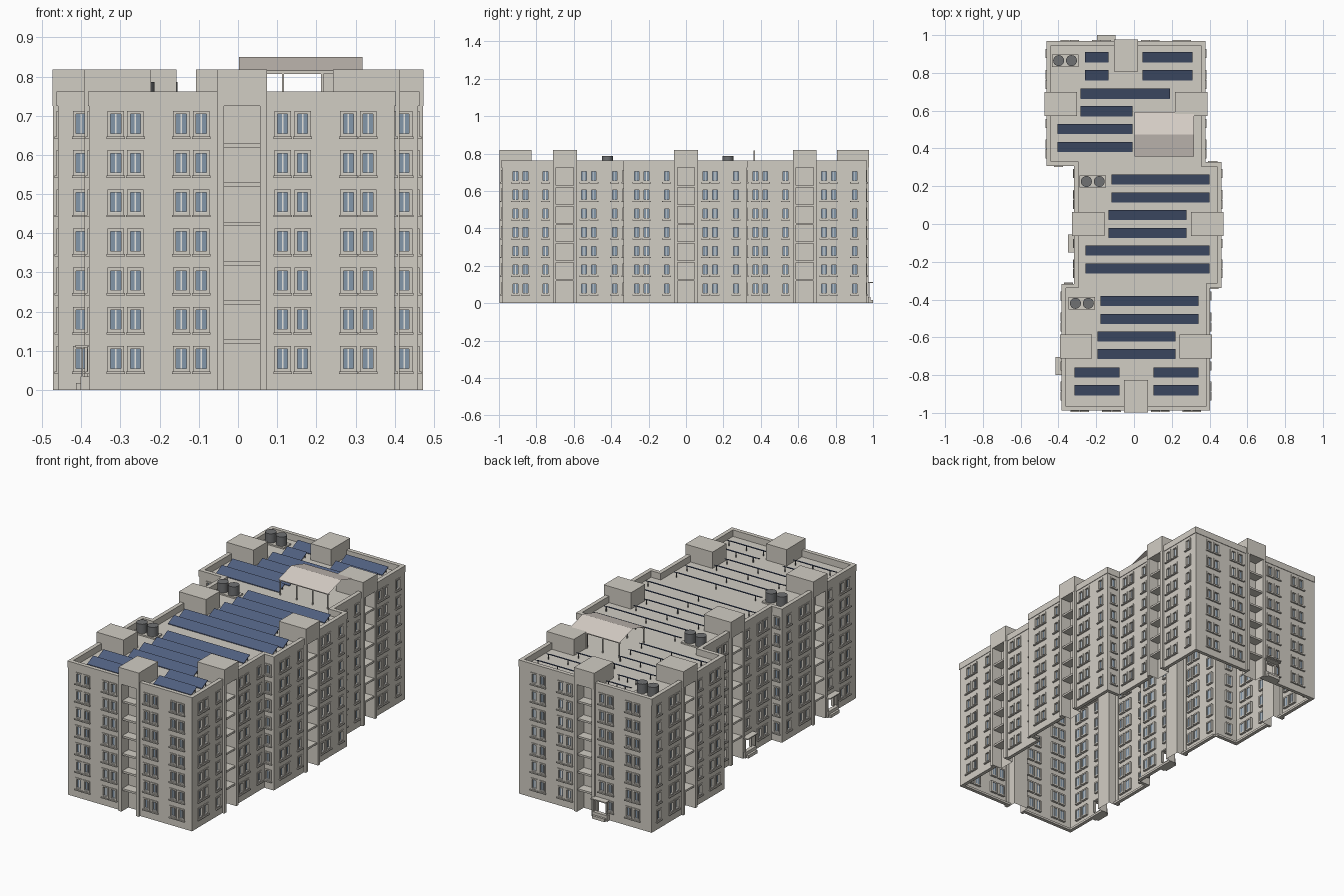
import bpy, bmesh
from mathutils import Vector, Matrix

cube = bpy.data.objects.get("Cube")
if cube:
    bpy.data.objects.remove(cube)


def material(name, rgb):
    m = bpy.data.materials.new(name)
    m.use_nodes = True
    m.diffuse_color = (*rgb, 1)
    m.node_tree.nodes["Principled BSDF"].inputs["Base Color"].default_value = (*rgb, 1)
    return m


WALL = material("warm grey plaster", (0.64, 0.61, 0.55))
GLASS = material("blue grey glass", (0.23, 0.31, 0.40))
FRAME = material("pale window frame", (0.78, 0.77, 0.74))
SOLAR = material("navy solar panel", (0.08, 0.115, 0.215))
METAL = material("dark grey metal", (0.16, 0.165, 0.17))
CANVAS = material("pale canopy roof", (0.68, 0.62, 0.57))


def finish(name, bm, mats, recalc=True):
    if recalc:
        bmesh.ops.recalc_face_normals(bm, faces=bm.faces)
    mesh = bpy.data.meshes.new(name)
    bm.to_mesh(mesh)
    bm.free()
    for m in mats:
        mesh.materials.append(m)
    ob = bpy.data.objects.new(name, mesh)
    bpy.context.collection.objects.link(ob)
    return ob


def world(u, d, z):
    return Vector((u, d, z))


def quad(bm, pts, mat=0):
    f = bm.faces.new([bm.verts.new(p) for p in pts])
    f.material_index = mat


def box(bm, u, d, z, at=world, mat=0):
    v = [bm.verts.new(at(a, b, c)) for a in u for b in d for c in z]
    for i in ((0, 1, 3, 2), (4, 6, 7, 5), (0, 4, 5, 1), (2, 3, 7, 6), (0, 2, 6, 4), (1, 5, 7, 3)):
        bm.faces.new([v[k] for k in i]).material_index = mat


ROOF, PARAPET, CAP = 0.725, 0.762, 0.818
FLOORS = [0.1 * k for k in range(7)]
SIDE = (-0.263, -0.211, -0.103, 0.103, 0.155, 0.267)
END = (-0.322, -0.272, -0.155, -0.104, 0.104, 0.155, 0.272, 0.322)

# Footprint, anticlockwise; each wall has a stair tower centre, window offsets and perhaps a door
plan = [(-.38, -.985), (.40, -.985), (.40, -.335), (.46, -.335), (.46, .325), (.375, .325),
        (.375, .965), (-.46, .965), (-.46, .31), (-.315, .31), (-.315, -.32), (-.38, -.32)]
walls_info = [(.01, END, False), (-.648, SIDE, False), (None, [.424], False), (0, SIDE, False),
              (None, [.417], False), (.635, SIDE, False), (-.043, END, True), (.635, SIDE, False),
              (None, [-.40], False), (0, SIDE, True), (None, [-.347], False), (-.648, SIDE, True)]

walls, windows, towers, porches = (bmesh.new() for _ in range(4))


def add_window(at, c, z):
    for s in (-1, 1):
        box(windows, (c + s * .013, c + s * .021), (-.013, .004), (z + .045, z + .112), at)
    for z0, z1 in ((.045, .053), (.104, .112)):
        box(windows, (c - .013, c + .013), (-.013, .004), (z + z0, z + z1), at)
    box(windows, (c - .024, c + .024), (0, .009), (z + .041, z + .047), at)
    box(windows, (c - .013, c + .013), (-.010, -.008), (z + .053, z + .104), at, 1)
    box(windows, (c - .002, c + .002), (-.011, -.005), (z + .053, z + .104), at, 2)
    box(windows, (c - .013, c + .013), (-.008, .002), (z + .052, z + .055), at, 2)


def add_tower(at, c):
    # recessed bay with a slab at every floor, flanking pilasters and a roof house
    w, depth = .046, -.05
    quad(towers, [at(c - w, depth, 0), at(c + w, depth, 0), at(c + w, depth, ROOF), at(c - w, depth, ROOF)])
    for s in (-1, 1):
        quad(towers, [at(c + s * w, depth, 0), at(c + s * w, 0, 0), at(c + s * w, 0, ROOF), at(c + s * w, depth, ROOF)])
        box(towers, (c + s * w, c + s * .064), (-.004, .012), (0, ROOF), at)
    for z in FLOORS[:6]:
        box(towers, (c - w, c + w), (depth, .004), (z + .118, z + .129), at)
    box(towers, (c - .064, c + .064), (-.158, .013), (ROOF, CAP), at)


def add_porch(at, c):
    box(porches, (c - .048, c + .048), (0, .035), (.108, .114), at)
    box(porches, (c - .048, c + .048), (0, .022), (0, .034), at)
    box(porches, (c - .04, c + .04), (.022, .034), (0, .017), at)
    for s in (-1, 1):
        box(porches, (c + s * .026, c + s * .032), (-.01, .006), (.034, .106), at)
        box(porches, (c + s * .043, c + s * .047), (.016, .02), (.034, .108), at)
    box(porches, (c - .032, c + .032), (-.01, .006), (.099, .106), at)


def add_wall(a, b, centre, offsets, door):
    a, b = Vector(a), Vector(b)
    axis = 0 if abs(b.x - a.x) > abs(b.y - a.y) else 1
    run = (b - a).normalized()
    out = Vector((run.y, -run.x))

    def at(u, d, z):
        p = a.copy()
        p[axis] = u
        p += out * d
        return Vector((p.x, p.y, z))

    lo, hi = sorted((a[axis], b[axis]))
    c0 = centre or 0
    holes = []
    for o in offsets:
        for z in FLOORS:
            if door and o in (-.103, -.104) and z == 0:
                holes.append((c0 + o - .028, c0 + o + .028, .034, .102))
                add_porch(at, c0 + o)
            else:
                holes.append((c0 + o - .017, c0 + o + .017, z + .049, z + .108))
                add_window(at, c0 + o, z)
    spans = [(lo, hi)]
    if centre is not None:
        holes.append((centre - .046, centre + .046, 0, ROOF))
        spans = [(lo, centre - .046), (centre + .046, hi)]
        add_tower(at, centre)
    # wall skin cut around the openings
    us = sorted({round(v, 4) for h in holes for v in h[:2]} | {lo, hi})
    zs = sorted({round(v, 4) for h in holes for v in h[2:]} | {0, ROOF})
    for u0, u1 in zip(us, us[1:]):
        for z0, z1 in zip(zs, zs[1:]):
            u, z = (u0 + u1) / 2, (z0 + z1) / 2
            if any(h[0] < u < h[1] and h[2] < z < h[3] for h in holes):
                continue
            q = [at(u0, 0, z0), at(u1, 0, z0), at(u1, 0, z1), at(u0, 0, z1)]
            quad(walls, q if run[axis] > 0 else q[::-1])
    # foot of the wall
    for s in spans:
        box(walls, s, (-.02, 0), (0, .012), at)


for i, info in enumerate(walls_info):
    add_wall(plan[i], plan[(i + 1) % len(plan)], *info)
finish("outer_walls", walls, [WALL], False)
finish("windows", windows, [WALL, GLASS, FRAME])
finish("stair_towers", towers, [WALL])
finish("entrance_porches", porches, [WALL])


# Roof deck and parapet
def offset(dist):
    pts = []
    for i, p in enumerate(plan):
        p, prev, nxt = Vector(p), Vector(plan[i - 1]), Vector(plan[(i + 1) % len(plan)])
        e, f = (p - prev).normalized(), (nxt - p).normalized()
        pts.append(p + dist * Vector((e.y + f.y, -e.x - f.x)))
    return pts


roof = bmesh.new()
quad(roof, [(*p, ROOF) for p in plan])
finish("roof_deck", roof, [WALL], False)
parapet = bmesh.new()
outer, inner = offset(.003), offset(-.02)
n = len(plan)
for i in range(n):
    j = (i + 1) % n
    for p, q, zp, zq in ((outer, outer, ROOF, PARAPET), (outer, inner, PARAPET, PARAPET),
                         (inner, inner, PARAPET, ROOF), (inner, outer, ROOF, ROOF)):
        quad(parapet, [(*p[i], zp), (*p[j], zp), (*q[j], zq), (*q[i], zq)])
bmesh.ops.remove_doubles(parapet, verts=parapet.verts, dist=.0001)
finish("parapet", parapet, [WALL])

# Solar rows: x spans and the row centres that share them
rows = [([(-.26, -.135), (.045, .31)], (.883, .788)), ([(-.283, .19)], (.69,)),
        ([(-.283, -.008)], (.597,)), ([(-.405, -.008)], (.503, .407)),
        ([(-.12, .40)], (.235, .14)), ([(-.135, .278)], (.047, -.048)), ([(-.257, .40)], (-.14, -.235)),
        ([(-.177, .341)], (-.407, -.503)), ([(-.193, .22)], (-.595, -.688)),
        ([(-.315, -.077), (.103, .341)], (-.786, -.88))]
solar = bmesh.new()
for spans, ys in rows:
    for y in ys:
        tilt = lambda u, d, z, y=y: Vector((u, y + d, z + .745 + d * .5))
        for x0, x1 in spans:
            box(solar, (x0, x1), (-.027, .027), (-.004, 0), tilt)
            for x in (x0 + .01, (x0 + x1) / 2, x1 - .01):
                box(solar, (x - .002, x + .002), (y + .018, y + .022), (ROOF, .752), mat=1)
finish("solar_panels", solar, [SOLAR, METAL])

# Water tanks in pairs on low platforms
tanks, bases = bmesh.new(), bmesh.new()
for x, y in ((-.365, .865), (-.218, .225), (-.276, -.42)):
    box(bases, (x - .07, x + .07), (y - .033, y + .033), (ROOF, .733))
    for s in (-1, 1):
        bmesh.ops.create_cone(tanks, cap_ends=True, segments=20, radius1=.029, radius2=.029, depth=.053,
                              matrix=Matrix.Translation((x + s * .034, y, .7595)))
finish("tank_platforms", bases, [WALL])
tank_ob = finish("water_tanks", tanks, [METAL])
bpy.context.view_layer.objects.active = tank_ob
tank_ob.select_set(True)
bpy.ops.object.shade_smooth_by_angle()

# Roof terrace canopy: gabled sheet on slim posts
canopy, posts = bmesh.new(), bmesh.new()
for y in (.357, .593):
    q = [(.003, y, .815), (.318, y, .815), (.318, .475, .85), (.003, .475, .85)]
    quad(canopy, q if y < .475 else q[::-1])
finish("terrace_canopy", canopy, [CANVAS], False)
for y in (.365, .585):
    for x in (.01, .115, .215, .31):
        box(posts, (x - .003, x + .003), (y - .003, y + .003), (ROOF, .816))
    box(posts, (.003, .318), (y - .002, y + .002), (.807, .815))
finish("canopy_posts", posts, [WALL])
